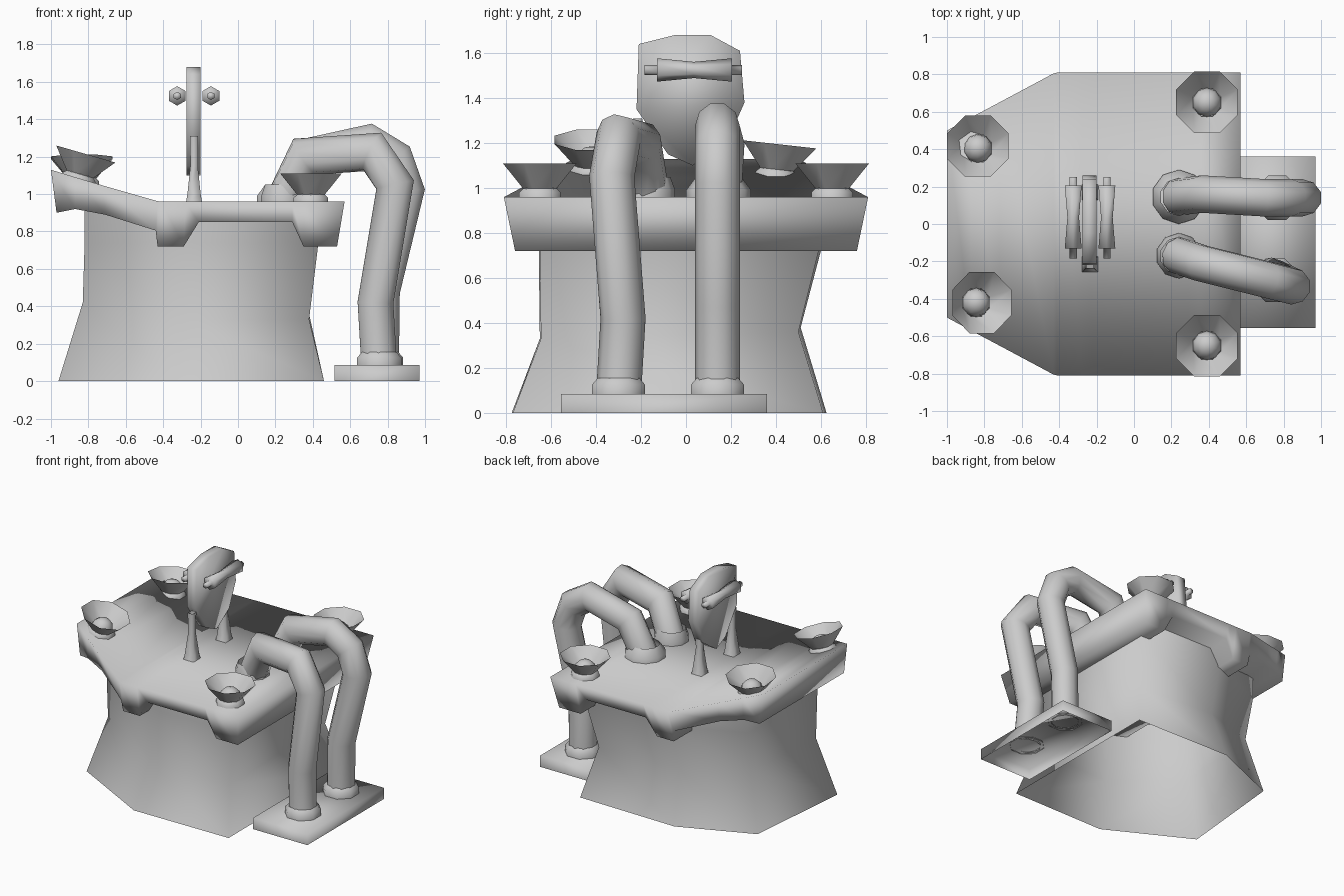
import bpy, bmesh, math
from mathutils import Vector, Matrix

cube = bpy.data.objects.get("Cube")
if cube:
    bpy.data.objects.remove(cube, do_unlink=True)

grey = bpy.data.materials.new("plain_grey")
grey.use_nodes = True
grey.diffuse_color = (0.6, 0.6, 0.6, 1)
grey.node_tree.nodes["Principled BSDF"].inputs["Base Color"].default_value = (0.6, 0.6, 0.6, 1)


def finish(name, bm, loc=(0, 0, 0), rot=(0, 0, 0)):
    """Turn a bmesh into a smooth, coloured object."""
    bmesh.ops.recalc_face_normals(bm, faces=bm.faces[:])
    for face in bm.faces:
        face.smooth = True
    mesh = bpy.data.meshes.new(name)
    bm.to_mesh(mesh)
    bm.free()
    mesh.materials.append(grey)
    ob = bpy.data.objects.new(name, mesh)
    bpy.context.collection.objects.link(ob)
    ob.location, ob.rotation_euler = loc, rot


def skin(bm, rings, cap_start=False, cap_end=False):
    """Join successive closed rings of points with quads."""
    rows = [[bm.verts.new(p) for p in ring] for ring in rings]
    n = len(rows[0])
    for a, b in zip(rows, rows[1:]):
        for i in range(n):
            j = (i + 1) % n
            bm.faces.new((a[i], a[j], b[j], b[i]))
    if cap_start:
        bm.faces.new(rows[0][::-1])
    if cap_end:
        bm.faces.new(rows[-1])


def circle(r, z, n):
    return [Vector((r * math.cos(math.tau * (i + 0.5) / n),
                    r * math.sin(math.tau * (i + 0.5) / n), z)) for i in range(n)]


def lathe(name, profile, n, loc, rot=(0, 0, 0), caps=False):
    bm = bmesh.new()
    skin(bm, [circle(r, z, n) for r, z in profile], caps, caps)
    finish(name, bm, loc, rot)


def pipe(name, path, r, n=10):
    """Tube with mitred bends along a list of points."""
    pts = [Vector(p) for p in path]
    dirs = [(b - a).normalized() for a, b in zip(pts, pts[1:])]
    turn = Vector((0, 0, 1)).rotation_difference(dirs[0]).to_matrix()
    ring = [pts[0] + turn @ p for p in circle(r, 0, n)]
    rings = [ring]
    for i, d in enumerate(dirs):
        t = d if i == len(dirs) - 1 else (d + dirs[i + 1]).normalized()
        ring = [v + d * ((pts[i + 1] - v).dot(t) / d.dot(t)) for v in ring]
        rings.append(ring)
    bm = bmesh.new()
    skin(bm, rings)
    finish(name, bm)


# Hollow pedestal: foot, pinched waist (its height varies by corner) and neck
foot = [(0.46, -0.77), (-0.33, -0.775), (-0.96, -0.44),
        (-0.88, 0.4), (-0.34, 0.625), (0.46, 0.61)]
waist = [(0.38, -0.645, 0.33), (-0.29, -0.65, 0.33), (-0.83, -0.37, 0.42),
         (-0.77, 0.33, 0.42), (-0.3, 0.51, 0.38), (0.38, 0.5, 0.36)]
neck = [(0.43, -0.65), (-0.3, -0.655), (-0.82, -0.4),
        (-0.79, 0.39), (-0.3, 0.605), (0.43, 0.595)]
bm = bmesh.new()
skin(bm, [[(x, y, 0) for x, y in foot], waist,
          *[[(x, y, z) for x, y in neck] for z in (0.74, 0.91)]])
finish("pedestal", bm)

# Table deck with deeper beams at both ends and a raised, narrowing wing:
# each station is top x, z, half width and bottom x, z, half width
stations = [(0.57, 0.96, 0.81, 0.53, 0.72, 0.76),
            (0.36, 0.96, 0.81, 0.35, 0.72, 0.76),
            (0.29, 0.96, 0.81, 0.29, 0.85, 0.78),
            (-0.21, 0.96, 0.81, -0.21, 0.85, 0.78),
            (-0.28, 0.96, 0.81, -0.29, 0.72, 0.76),
            (-0.41, 0.96, 0.81, -0.43, 0.72, 0.76),
            (-0.43, 0.962, 0.805, -0.44, 0.805, 0.77),
            (-0.72, 1.045, 0.65, -0.71, 0.89, 0.61),
            (-0.87, 1.09, 0.57, -0.87, 0.92, 0.55),
            (-1.0, 1.13, 0.5, -0.97, 0.9, 0.505)]
bm = bmesh.new()
skin(bm, [[(xt, -yt, zt), (xt, yt, zt), (xb, yb, zb), (xb, -yb, zb)]
          for xt, zt, yt, xb, zb, yb in stations], True, True)
finish("deck", bm)

# Bowls on low stands, each holding a ball
bowls = {"front_left": ((0.39, -0.65, 0.96), (0, 0, 0)),
         "back_left": ((0.39, 0.65, 0.96), (0, 0, 0)),
         "front_right": ((-0.855, -0.42, 1.07), (0, 0.28, 0)),
         "back_right": ((-0.835, 0.4, 1.045), (-0.11, 0, 0))}
for side, (loc, rot) in bowls.items():
    lathe(side + "_stand", [(0.1, -0.02), (0.1, 0.02), (0.078, 0.04)], 8, loc, rot)
    lathe(side + "_bowl", [(0.078, 0.035), (0.178, 0.15)], 8, loc, rot)
    bm = bmesh.new()
    bmesh.ops.create_uvsphere(bm, u_segments=10, v_segments=6, radius=0.078,
                              matrix=Matrix.Translation((0, 0, 0.04)))
    finish(side + "_ball", bm, loc, rot)

# Upright control panel
outline = [(-0.21, 1.64), (-0.05, 1.68), (0.11, 1.68), (0.24, 1.61), (0.26, 1.38),
           (0.18, 1.2), (0.03, 1.1), (-0.08, 1.15), (-0.22, 1.35)]
bm = bmesh.new()
skin(bm, [[(x, y, z) for y, z in outline] for x in (-0.275, -0.2)], True, True)
finish("panel", bm)

# Tapered panel legs
for side, y, top in (("front", -0.215, 0.36), ("back", 0.17, 0.3)):
    lathe(side + "_panel_leg", [(0.062, 0), (0.05, 0.05), (0.028, 0.2), (0.03, top)], 4,
          (-0.235, y, 0.95))

# Handles on both faces of the panel
for side, x in (("left", -0.145), ("right", -0.325)):
    lathe(side + "_handle",
          [(0.022, 0), (0.022, 0.055), (0.052, 0.055), (0.036, 0.22),
           (0.052, 0.39), (0.022, 0.39), (0.022, 0.435)],
          6, (x, -0.185, 1.525), (-math.pi / 2, 0, 0), caps=True)

# Floor plate, open underneath
bm = bmesh.new()
skin(bm, [[(x, y, z) for x, y in ((0.515, -0.555), (0.97, -0.555), (0.97, 0.36), (0.515, 0.36))]
          for z in (0, 0.085)], False, True)
finish("floor_plate", bm)

# Bent pipes from the floor plate over to the deck, with their deck flange radius
pipes = {"front": (0.122, [(0.755, -0.3, 0.08), (0.735, -0.28, 0.42), (0.84, -0.33, 1.05),
                           (0.72, -0.3, 1.225), (0.36, -0.21, 1.2), (0.24, -0.17, 0.95)]),
         "back": (0.145, [(0.765, 0.14, 0.08), (0.77, 0.14, 0.48), (0.9, 0.14, 1.02),
                          (0.84, 0.14, 1.19), (0.7, 0.14, 1.275), (0.36, 0.16, 1.2),
                          (0.24, 0.145, 0.95)])}
for side, (flange, path) in pipes.items():
    pipe(side + "_pipe", path, 0.1)
    x, y, _ = path[0]
    lathe(side + "_floor_flange", [(0.128, 0.08), (0.128, 0.125), (0.1, 0.155)], 8, (x, y, 0))
    x, y, _ = path[-1]
    lathe(side + "_deck_flange", [(flange, 0.94), (flange, 0.99), (0.1, 1.05)], 10, (x, y, 0))
